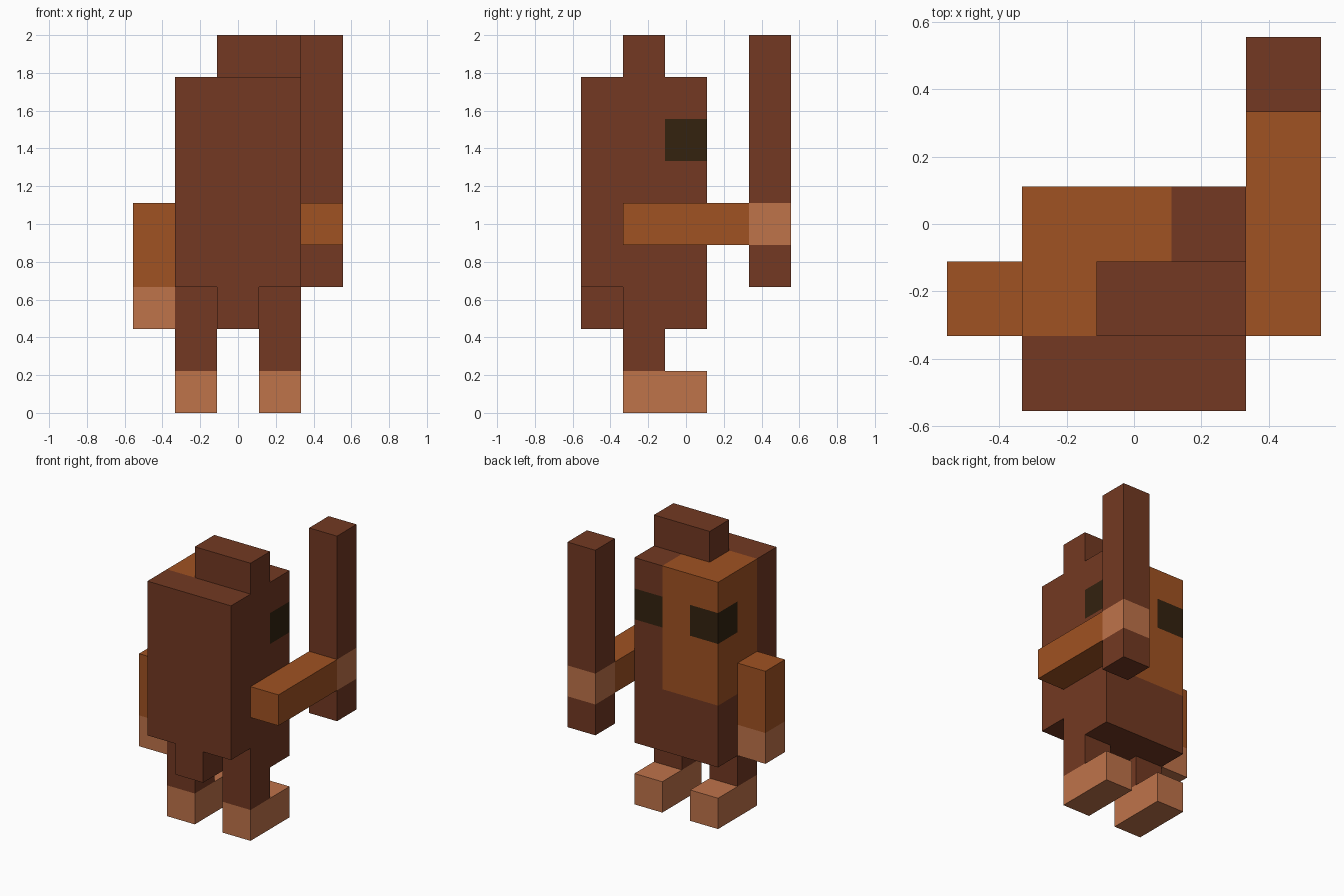
import bpy, bmesh
from mathutils import Vector

cube = bpy.data.objects.get("Cube")
if cube:
    bpy.data.objects.remove(cube, do_unlink=True)

U = 2 / 9  # one block


def material(name, srgb):
    col = [(c / 255 / 12.92) if c / 255 <= 0.04045 else ((c / 255 + 0.055) / 1.055) ** 2.4 for c in srgb] + [1]
    m = bpy.data.materials.new(name)
    m.use_nodes = True
    m.diffuse_color = col
    m.node_tree.nodes["Principled BSDF"].inputs["Base Color"].default_value = col
    return m


BROWN = material("dark brown", (115, 57, 34))
ORANGE = material("orange brown", (160, 82, 34))
SKIN = material("light tan", (191, 115, 74))
EYE = material("eye black brown", (51, 34, 15))


def box_mesh(lo, hi):
    """Bmesh box between two corners given in blocks."""
    bm = bmesh.new()
    bmesh.ops.create_cube(bm, size=1)
    lo, hi = Vector(lo), Vector(hi)
    for v in bm.verts:
        v.co = (lo + hi) / 2 + v.co * (hi - lo)
    return bm


def finish(name, bm, mats):
    """Scale from blocks to units and add the object to the scene."""
    bmesh.ops.recalc_face_normals(bm, faces=bm.faces[:])
    bmesh.ops.scale(bm, vec=(U, U, U), verts=bm.verts[:])
    me = bpy.data.meshes.new(name)
    bm.to_mesh(me)
    bm.free()
    for m in mats:
        me.materials.append(m)
    ob = bpy.data.objects.new(name, me)
    bpy.context.collection.objects.link(ob)
    return ob


def box(name, lo, hi, mat):
    return finish(name, box_mesh(lo, hi), [mat])


# Body: a cut block, whose underside drops one block except at the rear corners
bm = box_mesh((-1.5, -2.5, 3), (1.5, 0.5, 8))
cuts = {0: (-0.5, 0.5), 1: (-1.5, -0.5), 2: (4, 6, 7)}
for axis, values in cuts.items():
    normal = [int(i == axis) for i in range(3)]
    for value in values:
        bmesh.ops.bisect_plane(bm, geom=bm.verts[:] + bm.edges[:] + bm.faces[:],
                               plane_co=[n * value for n in normal], plane_no=normal)
under = []
for f in bm.faces:
    c = f.calc_center_median()
    if c.z < 3.01 and (c.y > -1.5 or abs(c.x) < 0.5):
        under.append(f)
new = bmesh.ops.extrude_face_region(bm, geom=under)["geom"]
bmesh.ops.translate(bm, vec=(0, 0, -1), verts=[g for g in new if isinstance(g, bmesh.types.BMVert)])
bmesh.ops.recalc_face_normals(bm, faces=bm.faces[:])

# Face patch and eyes coloured by position on the body
for f in bm.faces:
    c, n = f.calc_center_median(), f.normal
    front, side, top = n.y > 0.5, abs(n.x) > 0.5, n.z > 0.5
    eye_row = 6 < c.z < 7
    if eye_row and ((front and abs(c.x) > 0.5) or (side and c.y > -0.5)):
        f.material_index = 2
    elif c.z > 4 and c.x < 0.5 and c.y > -1.5 and (front or side or top):
        f.material_index = 1
finish("body", bm, [BROWN, ORANGE, EYE])

# Crest on the head
box("crest", (-0.5, -1.5, 8), (1.5, -0.5, 9), BROWN)

# Legs and feet
for side, x in (("left", 0.5), ("right", -1.5)):
    box(side + "_leg", (x, -1.5, 1), (x + 1, -0.5, 2), BROWN)
    box(side + "_foot", (x, -1.5, 0), (x + 1, 0.5, 1), SKIN)

# Hanging arm
box("right_arm", (-2.5, -1.5, 3), (-1.5, -0.5, 5), ORANGE)
box("right_hand", (-2.5, -1.5, 2), (-1.5, -0.5, 3), SKIN)

# Outstretched arm gripping a club
box("left_arm", (1.5, -1.5, 4), (2.5, 1.5, 5), ORANGE)
box("left_hand", (1.5, 1.5, 4), (2.5, 2.5, 5), SKIN)
box("club_shaft", (1.5, 1.5, 5), (2.5, 2.5, 9), BROWN)
box("club_butt", (1.5, 1.5, 3), (2.5, 2.5, 4), BROWN)
